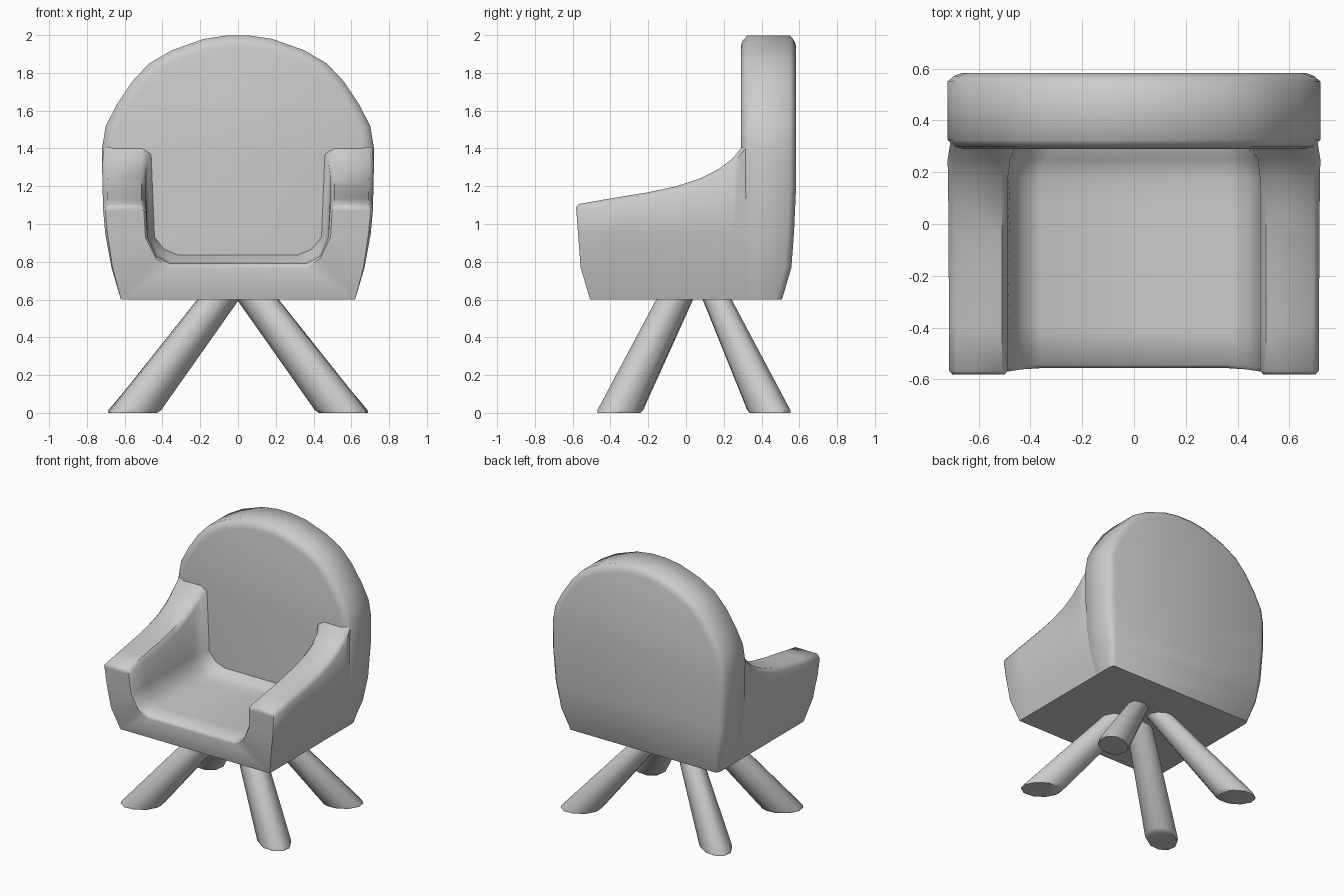
import bpy, math

if "Cube" in bpy.data.objects:
    bpy.data.objects.remove(bpy.data.objects["Cube"])


def make(name, verts, faces, angle=40):
    me = bpy.data.meshes.new(name)
    me.from_pydata(verts, [], faces)
    ob = bpy.data.objects.new(name, me)
    bpy.context.collection.objects.link(ob)
    bpy.ops.object.select_all(action='DESELECT')
    ob.select_set(True)
    bpy.context.view_layer.objects.active = ob
    bpy.ops.object.mode_set(mode='EDIT')
    bpy.ops.mesh.select_all(action='SELECT')
    bpy.ops.mesh.normals_make_consistent(inside=False)
    bpy.ops.object.mode_set(mode='OBJECT')
    bpy.ops.object.shade_smooth_by_angle(angle=math.radians(angle))
    return ob


def interp(table, v):
    for (a, p), (b, q) in zip(table, table[1:]):
        if v <= b:
            return p + (q - p) * max(0, (v - a) / (b - a))
    return table[-1][1]


def bridge(rings, n):
    return [(r * n + i, r * n + (i + 1) % n, (r + 1) * n + (i + 1) % n, (r + 1) * n + i)
            for r in range(rings - 1) for i in range(n)]


# lean of the front and back faces by height
lean = [(0.6, 0.075), (0.77, 0.025), (1.1, 0.0)]

# seat and arms: U-shaped slices from front to back (y, arm height, rounding, seat fillet)
slices = [(-0.583, 1.10, 0.012, 0), (-0.568, 1.106, 0, 0), (-0.4, 1.135, 0, 0), (-0.2, 1.168, 0, 0),
          (-0.05, 1.20, 0, 0), (0.08, 1.243, 0, 0), (0.18, 1.295, 0, 0), (0.25, 1.35, 0, 0.03),
          (0.29, 1.40, 0, 0.09), (0.325, 1.44, 0, 0.09)]
verts = []
for y, h, r, f in slices:
    top = interp([(1.1, 0.714), (1.35, 0.72), (1.5, 0.70)], h)
    half = [(0.62, 0.6), (0.67 - r * .5, 0.77), (0.703 - r, 0.95), (top - r, h - 0.03), (top - 0.025, h - r),
            (0.51, h - r), (0.487 + r - f * .3, h - 0.03), (0.478 + r - f * .4, 0.93),
            (0.435 - f * .5, 0.83 + f * .4 - r), (0.36 - f * .5, 0.79 + f * .5 - r * 2)]
    ring = half + [(-x, z) for x, z in reversed(half)]
    verts += [(x, y + (interp(lean, z) if y < -0.5 else 0), z) for x, z in ring]
n = 20
faces = bridge(len(slices), n)
for base in (0, (len(slices) - 1) * n):
    for i in range(4):
        faces.append([base + k for k in (i, i + 1, 8 - i, 9 - i)])
        faces.append([base + 19 - k for k in (i, i + 1, 8 - i, 9 - i)])
    faces.append([base + k for k in (0, 9, 10, 19)])
make("seat_and_arms", verts, faces, 50)

# domed backrest with rounded rim
dome = [(0.62, 0.6), (0.67, 0.77), (0.703, 0.95), (0.717, 1.2), (0.72, 1.4), (0.70, 1.52), (0.64, 1.635),
        (0.56, 1.755), (0.47, 1.85), (0.35, 1.92), (0.18, 1.98), (0.06, 1.998)]
rim = [(0.29, 0.06), (0.298, 0.03), (0.325, 0), (0.55, 0), (0.572, 0.025), (0.583, 0.055)]
outline = dome + [(-x, z) for x, z in reversed(dome)]
verts = []
for y, r in rim:
    for x, z in outline:
        k = r * min(1, 0.3 + (z - 0.6) * 2)
        d = math.hypot(x, max(0, z - 1.3)) or 1
        verts.append((x - k * x / d, y - (interp(lean, z) if y > 0.5 else 0),
                      z - k * max(0, z - 1.3) / d))
n = len(outline)
faces = bridge(len(rim), n)
for base in (0, (len(rim) - 1) * n):
    faces += [[base + k for k in (i, i + 1, n - 2 - i, n - 1 - i)] for i in range(len(dome) - 1)]
make("backrest", verts, faces, 50)


# splayed round legs, cut flat at the floor
def leg(name, foot, top, r0, r1):
    dx, dy = foot[0] - top[0], foot[1] - top[1]
    run = math.hypot(dx, dy)
    ux, uy = dx / run, dy / run
    stretch = math.hypot(run, 0.6) / 0.6
    n, verts = 10, []
    for z, s in ((0, 0.93), (0.015, 1), (0.63, 1)):
        t = z / 0.6
        cx, cy = foot[0] - dx * t, foot[1] - dy * t
        r = (r0 + (r1 - r0) * t) * s
        for i in range(n):
            a = 2 * math.pi * i / n
            c, w = r * stretch * math.cos(a), r * math.sin(a)
            verts.append((cx + ux * c - uy * w, cy + uy * c + ux * w, z))
    faces = bridge(3, n) + [tuple(range(n)), tuple(range(2 * n, 3 * n))]
    make(name, verts, faces)


for side, s in (("right", 1), ("left", -1)):
    leg("front_leg_" + side, (s * 0.555, -0.355), (s * 0.105, -0.06), 0.112, 0.09)
    leg("back_leg_" + side, (s * 0.565, 0.445), (s * 0.105, 0.165), 0.108, 0.072)
